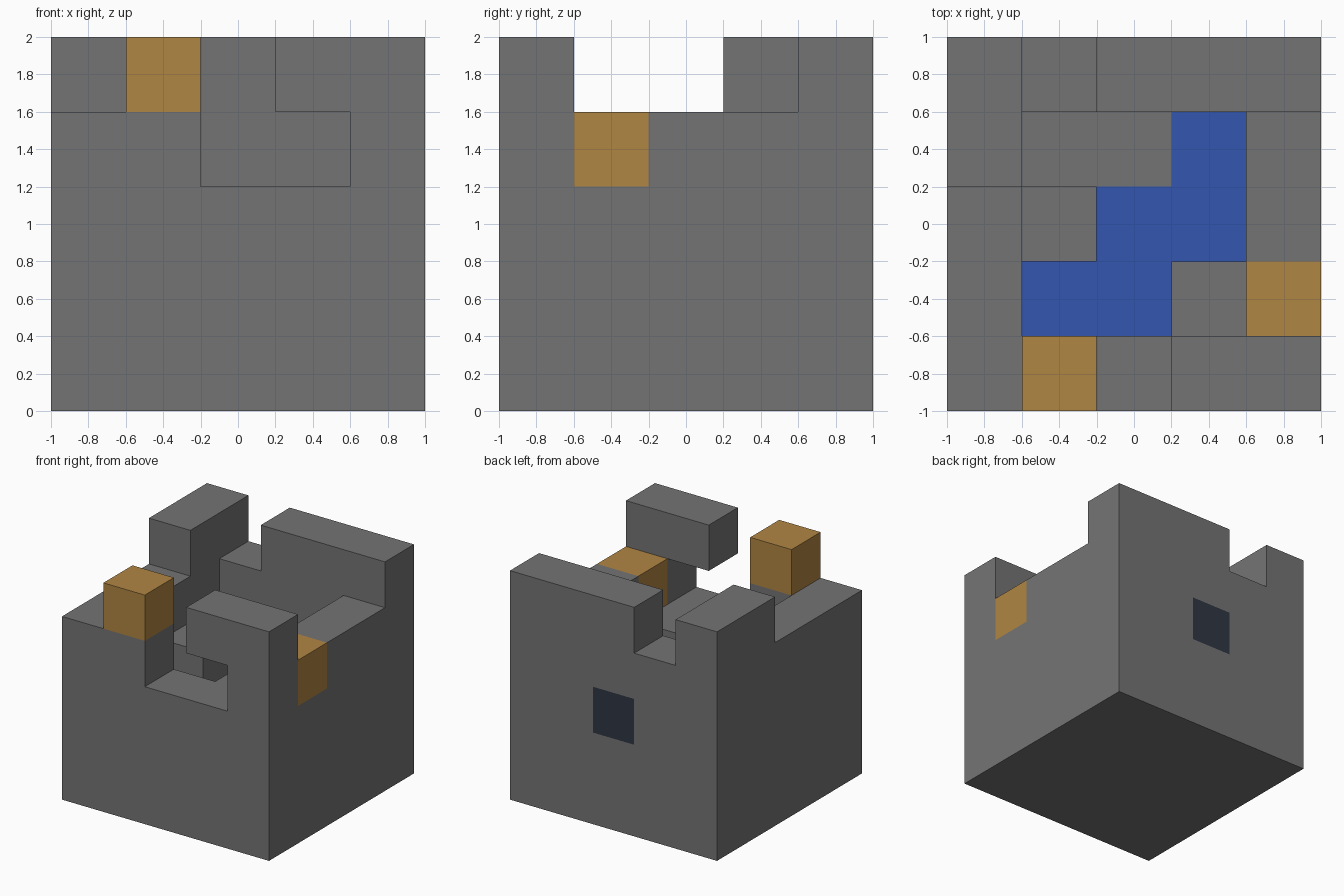
import bpy, bmesh, math
from mathutils import Vector

old = bpy.data.objects.get("Cube")
if old:
    bpy.data.objects.remove(old, do_unlink=True)

CELL = 0.4


def make_material(name, rgb):
    mat = bpy.data.materials.new(name)
    mat.use_nodes = True
    color = (*rgb, 1.0)
    mat.diffuse_color = color
    mat.node_tree.nodes["Principled BSDF"].inputs["Base Color"].default_value = color
    return mat


stone = make_material("grey stone", (0.175, 0.175, 0.175))
wood = make_material("golden wood", (0.434, 0.238, 0.057))
blue = make_material("blue floor", (0.034, 0.092, 0.434))
glass = make_material("dark glass", (0.028, 0.038, 0.058))

# Stone heights in blocks: one string per row, front row first, each from -x to +x
HEIGHTS = ["44335", "41133", "43114", "51114", "54555"]
# Floor pattern: B marks a blue floor tile
FLOOR = [".....", ".BB..", "..BB.", "...B.", "....."]

window_cells = {(2, 4, 2)}
front_block_cells = {(1, 0, 4)}
side_block_cells = {(4, 1, 3)}
stone_cells = {(i, j, k)
               for j, row in enumerate(HEIGHTS)
               for i, height in enumerate(row)
               for k in range(int(height))}
stone_cells.add((3, 0, 4))  # overhang above the front opening
stone_cells -= window_cells
occupied = stone_cells | window_cells | front_block_cells | side_block_cells


def build_part(name, cells, mats, pick=None):
    """Make the outer skin of a set of blocks, merged into large flat faces."""
    bm = bmesh.new()
    verts = {}

    def corner(p):
        key = tuple(round(c * 2) for c in p)
        if key not in verts:
            verts[key] = bm.verts.new((p - Vector((2.5, 2.5, 0))) * CELL)
        return verts[key]

    for cell in sorted(cells):
        center = Vector(cell) + Vector((0.5, 0.5, 0.5))
        for axis in range(3):
            for sign in (-1, 1):
                n = Vector((0, 0, 0))
                n[axis] = sign
                if tuple(int(c) for c in Vector(cell) + n) in occupied:
                    continue
                u = Vector((0, 0, 0))
                u[(axis + 1) % 3] = 0.5
                v = n.cross(u)
                mid = center + n * 0.5
                loop = [mid - u - v, mid + u - v, mid + u + v, mid - u + v]
                face = bm.faces.new([corner(p) for p in loop])
                face.material_index = pick(cell, n) if pick else 0
    bmesh.ops.dissolve_limit(bm, angle_limit=math.radians(1), verts=bm.verts[:],
                             edges=bm.edges[:], delimit={'MATERIAL'})
    mesh = bpy.data.meshes.new(name)
    bm.to_mesh(mesh)
    bm.free()
    for mat in mats:
        mesh.materials.append(mat)
    obj = bpy.data.objects.new(name, mesh)
    bpy.context.collection.objects.link(obj)
    return obj


def floor_color(cell, normal):
    i, j, k = cell
    return 1 if k == 0 and normal.z > 0 and FLOOR[j][i] == "B" else 0


# Walls, pillars and inner floor
build_part("stone_walls", stone_cells, [stone, blue], floor_color)
# Wooden blocks
build_part("front_wood_block", front_block_cells, [wood])
build_part("side_wood_block", side_block_cells, [wood])
# Pane in the back wall
build_part("back_window", window_cells, [glass])
